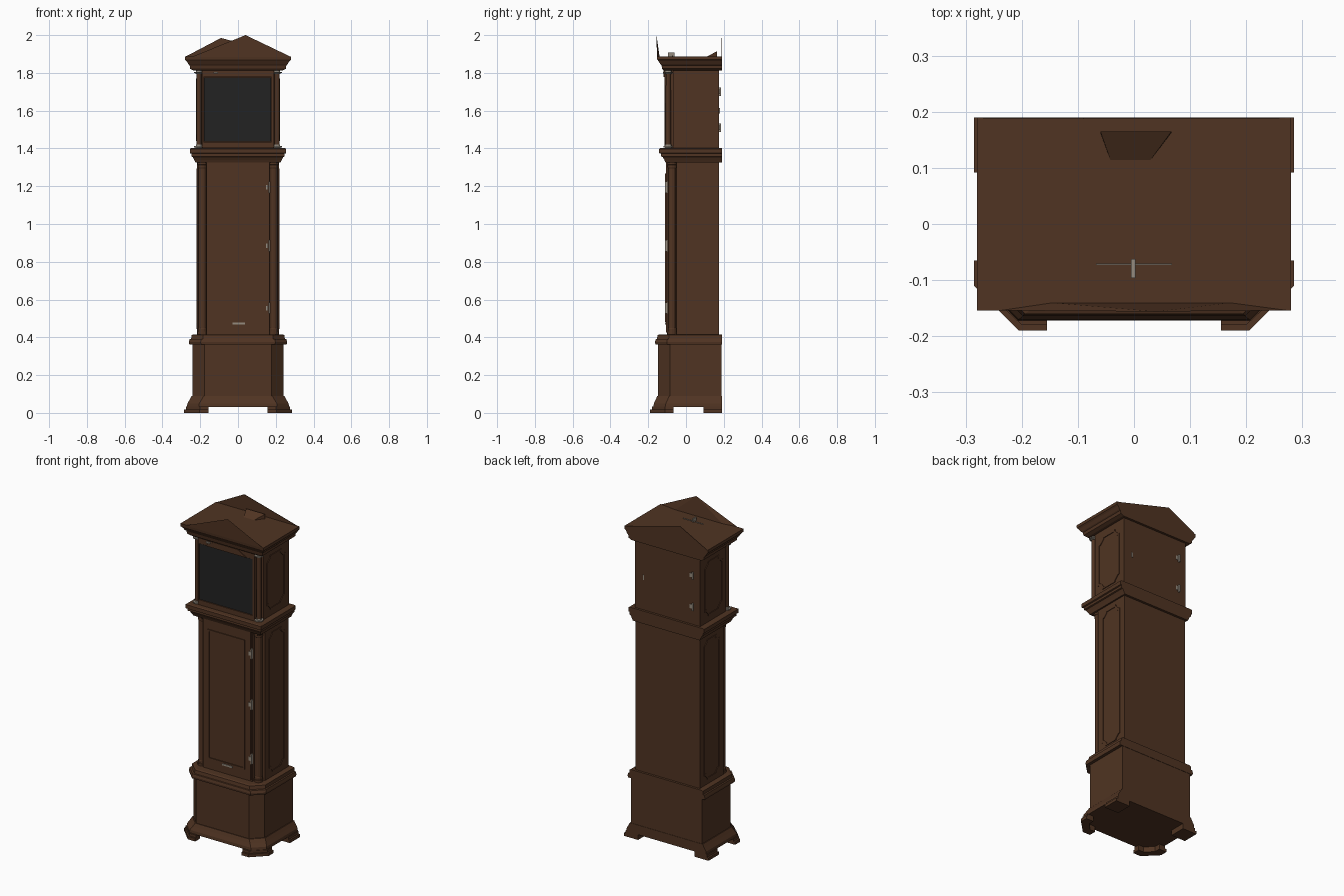
import bpy, bmesh, math

if "Cube" in bpy.data.objects:
    bpy.data.objects.remove(bpy.data.objects["Cube"])


def material(name, rgb):
    m = bpy.data.materials.new(name)
    m.diffuse_color = (*rgb, 1)
    m.use_nodes = True
    m.node_tree.nodes["Principled BSDF"].inputs["Base Color"].default_value = m.diffuse_color
    return m


WOOD = material("brown_wood", (0.08, 0.034, 0.016))
GLASS = material("black_glass", (0.016, 0.016, 0.016))
METAL = material("dull_metal", (0.30, 0.26, 0.21))


def make(name, verts, faces, mat=WOOD):
    me = bpy.data.meshes.new(name)
    me.from_pydata(verts, [], faces)
    me.materials.append(mat)
    bm = bmesh.new()
    bm.from_mesh(me)
    bmesh.ops.recalc_face_normals(bm, faces=bm.faces)
    bm.to_mesh(me)
    bm.free()
    ob = bpy.data.objects.new(name, me)
    bpy.context.collection.objects.link(ob)
    return ob


def skin(name, loops, mat=WOOD, closed=False):
    """Join equal point loops with quads; cap the ends or close into a ring."""
    n, k = len(loops[0]), len(loops)
    verts = [p for lp in loops for p in lp]
    faces = []
    for j in range(k if closed else k - 1):
        a, b = j * n, (j + 1) % k * n
        faces += [(a + i, a + (i + 1) % n, b + (i + 1) % n, b + i) for i in range(n)]
    if not closed:
        faces += [tuple(range(n)), tuple(range((k - 1) * n, k * n))]
    return make(name, verts, faces, mat)


def place(pts, w, axis):
    f = {'x': lambda u, v: (w, u, v), 'y': lambda u, v: (u, w, v), 'z': lambda u, v: (u, v, w)}[axis]
    return [f(u, v) for u, v in pts]


def prism(name, pts, a, b, axis, mat=WOOD):
    return skin(name, [place(pts, a, axis), place(pts, b, axis)], mat)


def box(name, x0, x1, y0, y1, z0, z1, mat=WOOD):
    return prism(name, [(x0, y0), (x1, y0), (x1, y1), (x0, y1)], z0, z1, 'z', mat)


def ring(name, outer, inner, a, b, axis, mat=WOOD):
    return skin(name, [place(outer, a, axis), place(outer, b, axis),
                       place(inner, b, axis), place(inner, a, axis)], mat, True)


def stack(name, levels, back, c=0.0):
    """Moulding: levels of (z, half width, front y), front corners cut by c."""
    loops = []
    for z, h, f in levels:
        if c:
            pts = [(-h, back), (-h, f + c), (-h + c, f), (h - c, f), (h, f + c), (h, back)]
        else:
            pts = [(-h, back), (-h, f), (h, f), (h, back)]
        loops.append(place(pts, z, 'z'))
    return skin(name, loops)


def rect(u0, u1, v0, v1, c=0.0, d=0.0):
    u0, u1, v0, v1 = u0 + d, u1 - d, v0 + d, v1 - d
    if not c:
        return [(u0, v0), (u1, v0), (u1, v1), (u0, v1)]
    e = c * 0.25
    k = [(0, c), (e, c), (c, e), (c, 0)]
    return ([(u0 + a, v0 + b) for a, b in k] + [(u1 - a, v0 + b) for a, b in k[::-1]]
            + [(u1 - a, v1 - b) for a, b in k] + [(u0 + a, v1 - b) for a, b in k[::-1]])


def turned(name, x, y, prof, mat=WOOD, n=12):
    loops = [[(x + r * math.cos(2 * math.pi * i / n), y + r * math.sin(2 * math.pi * i / n), z)
              for i in range(n)] for z, r in prof]
    return skin(name, loops, mat)


def notched(h, f, back, nx, ny):
    """Plan with square notches at the front corners for the columns."""
    return [(-h, back), (-h, f + ny), (-h + nx, f + ny), (-h + nx, f),
            (h - nx, f), (h - nx, f + ny), (h, f + ny), (h, back)]


BACK = 0.19

# Bracket feet
for s, side in ((-1, "left"), (1, "right")):
    for z0, z1, d in ((0, 0.018, 0.0), (0.018, 0.034, 0.01)):
        front = [(0.155, -0.19 + d), (0.205 - d / 2, -0.19 + d), (0.285 - d, -0.11), (0.285 - d, -0.065),
                 (0.235, -0.065), (0.235, -0.10), (0.19, -0.145), (0.155, -0.145)]
        prism(side + "_front_foot", [(s * x, y) for x, y in front], z0, z1, 'z')
        x0, x1 = sorted((s * 0.19, s * (0.285 - d)))
        box(side + "_back_foot", x0, x1, 0.092, BACK, z0, z1)

# Plinth
stack("plinth_skirt", [(0.032, 0.27, -0.172), (0.05, 0.268, -0.17), (0.07, 0.256, -0.16),
                       (0.09, 0.245, -0.152)], BACK, 0.063)
stack("plinth_body", [(0.085, 0.24, -0.148), (0.37, 0.24, -0.148)], BACK - 0.002, 0.062)
stack("plinth_moulding", [(0.363, 0.258, -0.162), (0.375, 0.26, -0.164), (0.39, 0.256, -0.16),
                          (0.392, 0.248, -0.154), (0.412, 0.246, -0.15), (0.416, 0.236, -0.14)], BACK, 0.062)

# Trunk with corner columns
prism("trunk", notched(0.216, -0.1, 0.176, 0.05, 0.05), 0.41, 1.34, 'z')
for s, side in ((-1, "left"), (1, "right")):
    turned(side + "_trunk_column", s * 0.189, -0.073,
           [(0.41, 0.026), (0.43, 0.026), (0.432, 0.023), (0.445, 0.023), (0.45, 0.021),
            (1.295, 0.021), (1.3, 0.024), (1.312, 0.024), (1.314, 0.026), (1.34, 0.026)])
    # Side panels of trunk and hood
    for nm, x, r, c in (("trunk", 0.216, (-0.012, 0.137, 0.445, 1.295), 0.03),
                        ("hood", 0.219, (-0.04, 0.137, 1.44, 1.77), 0.035)):
        ring(side + "_" + nm + "_side_panel", rect(*r, c), rect(*r, c, 0.01),
             s * (x - 0.01), s * (x + 0.004), 'x')

# Trunk door, frame, hinges and keyhole plate
box("trunk_door", -0.16, 0.16, -0.106, -0.09, 0.425, 1.325)
ring("trunk_door_frame", rect(-0.127, 0.122, 0.48, 1.268), rect(-0.127, 0.122, 0.48, 1.268, 0, 0.01),
     -0.1, -0.111, 'y')
for z in (0.555, 0.885, 1.195):
    box("trunk_hinge_leaf", 0.148, 0.160, -0.109, -0.1, z - 0.012, z + 0.012, METAL)
    box("trunk_hinge_pin", 0.162, 0.170, -0.112, -0.098, z - 0.03, z + 0.03, METAL)
box("trunk_door_plate", -0.028, 0.038, -0.112, -0.1, 0.468, 0.478, METAL)

# Moulding between trunk and hood
stack("waist_moulding", [(1.325, 0.225, -0.108), (1.34, 0.232, -0.115), (1.355, 0.24, -0.124),
                         (1.358, 0.247, -0.132), (1.372, 0.247, -0.132), (1.375, 0.254, -0.142),
                         (1.398, 0.254, -0.142), (1.402, 0.248, -0.136)], BACK)

# Hood with glazed door
prism("hood", notched(0.219, -0.1, 0.176, 0.032, 0.03), 1.395, 1.83, 'z')
ring("hood_door_frame", rect(-0.19, 0.19, 1.405, 1.815), rect(-0.182, 0.178, 1.435, 1.778),
     -0.095, -0.115, 'y')
box("hood_glass", -0.18, 0.176, -0.112, -0.098, 1.437, 1.776, GLASS)
prism("hood_arch", [(-0.14, 1.777), (0.14, 1.777), (0.08, 1.812), (-0.08, 1.812)], -0.11, -0.119, 'y')
box("hood_catch", -0.13, -0.105, -0.123, -0.11, 1.797, 1.805, METAL)
for s, side in ((-1, "left"), (1, "right")):
    x, y = s * 0.207, -0.094
    turned(side + "_hood_column", x, y, [(1.4, 0.014), (1.82, 0.013)])
    for z in (1.4, 1.793):
        turned(side + "_hood_column_cap", x, y,
               [(z, 0.017), (z + 0.005, 0.017), (z + 0.006, 0.026), (z + 0.012, 0.026),
                (z + 0.013, 0.016), (z + 0.02, 0.016)], METAL)

# Hood back door hardware
for z in (1.51, 1.7):
    box("back_hinge_leaf", -0.165, -0.15, 0.17, 0.179, z - 0.012, z + 0.012, METAL)
    box("back_hinge_pin", -0.175, -0.167, 0.17, 0.185, z - 0.022, z + 0.022, METAL)
box("back_lock_plate", 0.158, 0.165, 0.17, 0.179, 1.585, 1.615, METAL)

# Cornice
stack("cornice", [(1.813, 0.235, -0.118), (1.822, 0.253, -0.126), (1.84, 0.256, -0.13),
                  (1.845, 0.262, -0.135), (1.862, 0.272, -0.145), (1.87, 0.28, -0.152),
                  (1.888, 0.28, -0.154)], BACK)

# Gable pieces on the roof, front and back
make("front_gable", [(-0.245, -0.154, 1.885), (0.04, -0.156, 2.0), (0.28, -0.154, 1.885),
                     (0.175, -0.14, 1.885), (-0.15, -0.14, 1.885)],
     [(0, 1, 2), (2, 1, 3), (3, 1, 4), (4, 1, 0), (0, 2, 3, 4)])
prism("back_gable", [(-0.28, 1.885), (-0.09, 1.985), (0.28, 1.885)], 0.187, BACK, 'y')
make("roof_block", [(-0.06, 0.163, 1.885), (0.067, 0.163, 1.885), (0.025, 0.108, 1.885),
                    (-0.04, 0.108, 1.885), (-0.06, 0.165, 1.915), (0.067, 0.165, 1.915)],
     [(0, 1, 2, 3), (0, 1, 5, 4), (4, 5, 2, 3), (0, 3, 4), (1, 2, 5)])

# Roof fitting
box("roof_fitting_bar", -0.068, 0.068, -0.073, -0.07, 1.886, 1.892, METAL)
box("roof_fitting_stem", -0.005, 0.003, -0.096, -0.062, 1.886, 1.908, METAL)
